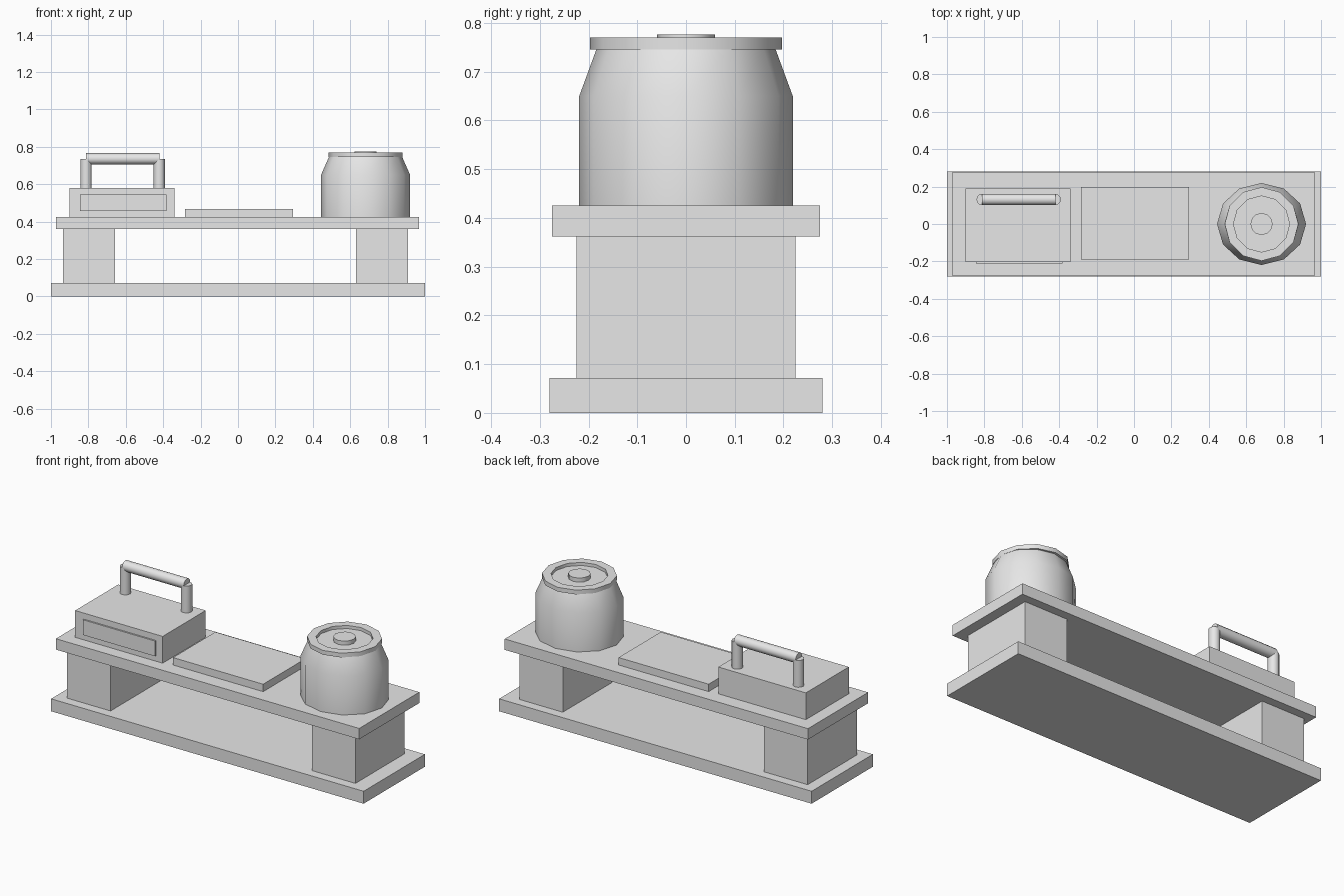
import bpy, bmesh, math
from mathutils import Matrix

cube = bpy.data.objects.get("Cube")
if cube:
    bpy.data.objects.remove(cube, do_unlink=True)

grey = bpy.data.materials.new("plain_grey")
grey.use_nodes = True
grey.diffuse_color = (0.8, 0.8, 0.8, 1)
grey.node_tree.nodes["Principled BSDF"].inputs["Base Color"].default_value = (0.8, 0.8, 0.8, 1)


def finish(name, bm, smooth=False):
    """Turn a bmesh into a named grey object."""
    bmesh.ops.recalc_face_normals(bm, faces=bm.faces)
    mesh = bpy.data.meshes.new(name)
    bm.to_mesh(mesh)
    bm.free()
    mesh.materials.append(grey)
    obj = bpy.data.objects.new(name, mesh)
    bpy.context.collection.objects.link(obj)
    if smooth:
        bpy.ops.object.select_all(action="DESELECT")
        obj.select_set(True)
        bpy.context.view_layer.objects.active = obj
        bpy.ops.object.shade_smooth_by_angle(angle=math.radians(40))
    return obj


def box(name, xs, ys, zs):
    bm = bmesh.new()
    size = [b - a for a, b in (xs, ys, zs)]
    mid = [(a + b) / 2 for a, b in (xs, ys, zs)]
    bmesh.ops.create_cube(bm, size=1, matrix=Matrix.Translation(mid) @ Matrix.Diagonal((*size, 1)))
    return finish(name, bm)


def rod(name, centre, radius, length, along_x=False):
    bm = bmesh.new()
    turn = Matrix.Rotation(math.pi / 2, 4, "Y") if along_x else Matrix()
    bmesh.ops.create_cone(bm, cap_ends=True, segments=12, radius1=radius, radius2=radius,
                          depth=length, matrix=Matrix.Translation(centre) @ turn)
    return finish(name, bm, True)


def turned(name, x, profile, sides=12):
    """Stack of rings (x radius, y radius, height), closed at both ends."""
    bm = bmesh.new()
    rings = []
    for rx, ry, z in profile:
        angles = [math.tau * i / sides for i in range(sides)]
        rings.append([bm.verts.new((x + rx * math.cos(a), ry * math.sin(a), z)) for a in angles])
    for low, high in zip(rings, rings[1:]):
        for i in range(sides):
            j = (i + 1) % sides
            bm.faces.new((low[i], low[j], high[j], high[i]))
    bm.faces.new(rings[0])
    bm.faces.new(rings[-1])
    return finish(name, bm, True)


# Bench: base slab, two blocks and the shelf
box("base_slab", (-1, 1), (-0.28, 0.28), (0, 0.072))
box("right_block", (-0.936, -0.658), (-0.225, 0.225), (0.072, 0.362))
box("left_block", (0.631, 0.909), (-0.225, 0.225), (0.072, 0.362))
box("shelf", (-0.973, 0.968), (-0.275, 0.275), (0.362, 0.425))

# Flat board in the middle
box("board", (-0.283, 0.294), (-0.19, 0.197), (0.425, 0.468))

# Case with front panel and carrying handle
box("case", (-0.9, -0.34), (-0.203, 0.19), (0.425, 0.58))
box("case_panel", (-0.845, -0.382), (-0.212, -0.203), (0.457, 0.545))
for side, x in (("right", -0.812), ("left", -0.421)):
    rod("handle_post_" + side, (x, 0.131, 0.655), 0.03, 0.16)
rod("handle_bar", (-0.616, 0.131, 0.736), 0.03, 0.395, along_x=True)

# Pot with recessed lid and knob
POT_X = 0.682
turned("pot", POT_X, [(0.238, 0.219, 0.425), (0.238, 0.219, 0.65), (0.195, 0.183, 0.748)])
lid_profile = [(0.197, 0.745), (0.197, 0.77), (0.15, 0.77), (0.15, 0.752)]
turned("lid", POT_X, [(r, r, z) for r, z in lid_profile])
turned("lid_knob", POT_X, [(0.059, 0.059, 0.75), (0.059, 0.059, 0.776)])
